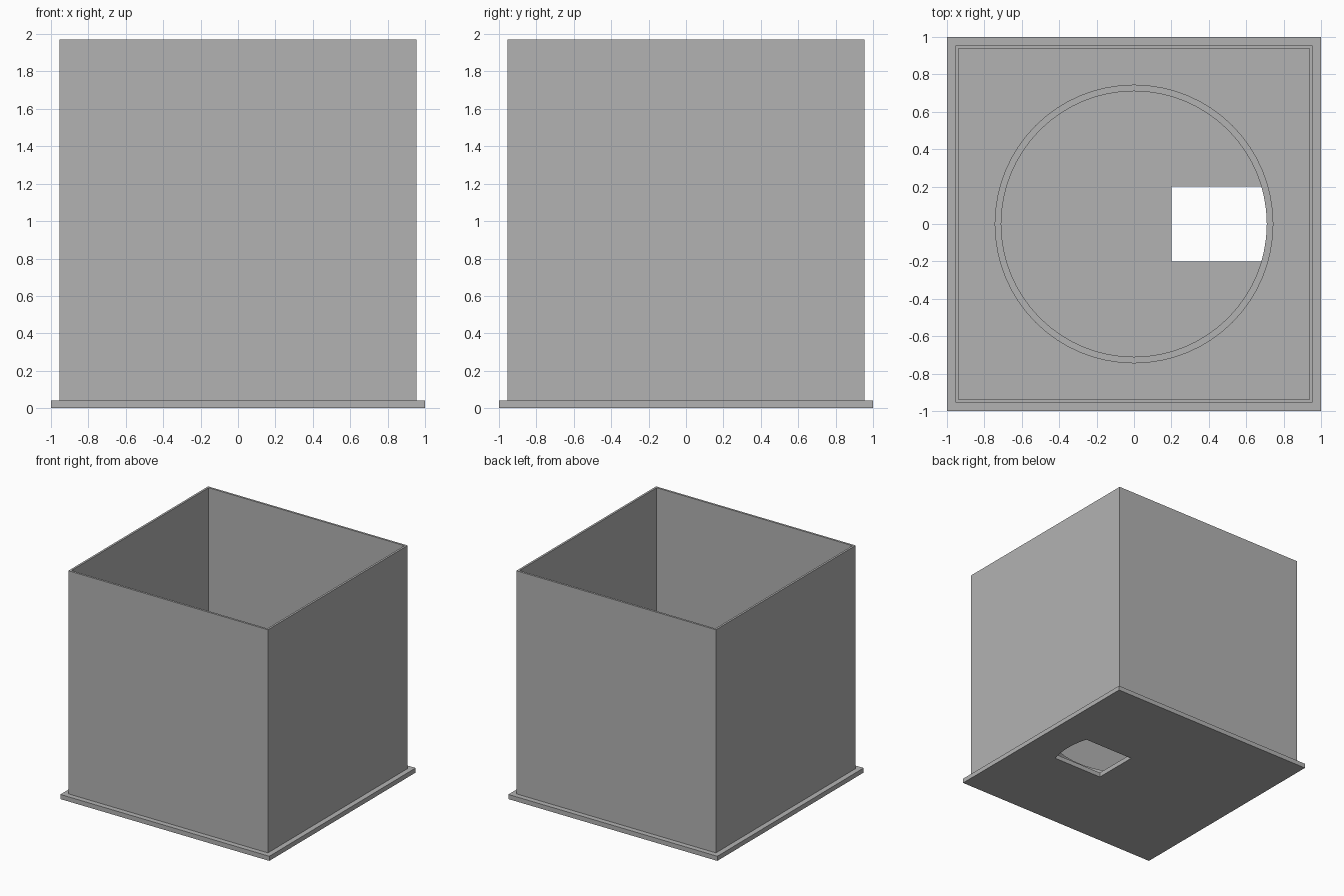
import bpy, bmesh
from math import cos, sin, pi, asin

cube = bpy.data.objects.get("Cube")
if cube:
    bpy.data.objects.remove(cube, do_unlink=True)

grey = bpy.data.materials.new("plain_grey")
grey.use_nodes = True
colour = (0.45, 0.45, 0.45, 1)
grey.diffuse_color = colour
grey.node_tree.nodes["Principled BSDF"].inputs["Base Color"].default_value = colour

BASE_TOP = 0.04
RING_OUTER, RING_INNER = 0.745, 0.71
SLOT_X, SLOT_Y = 0.2, 0.2


def square(half):
    return [(-half, -half), (half, -half), (half, half), (-half, half)]


def arc(radius, start, end, count):
    """Points along an arc, including the start and excluding the end."""
    angles = [start + (end - start) * i / count for i in range(count)]
    return [(radius * cos(a), radius * sin(a)) for a in angles]


def holed_solid(name, outline, hole, bottom, top):
    """Extrude a flat outline with one hole between two heights."""
    bm = bmesh.new()
    edges = []
    for loop in (outline, hole):
        verts = [bm.verts.new((x, y, bottom)) for x, y in loop]
        edges += [bm.edges.new((v, verts[i - 1])) for i, v in enumerate(verts)]
    bmesh.ops.triangle_fill(bm, edges=edges, use_beauty=True, normal=(0, 0, 1))
    raised = bmesh.ops.extrude_face_region(bm, geom=bm.faces[:], use_keep_orig=True)
    moved = [g for g in raised["geom"] if isinstance(g, bmesh.types.BMVert)]
    bmesh.ops.translate(bm, verts=moved, vec=(0, 0, top - bottom))
    bmesh.ops.recalc_face_normals(bm, faces=bm.faces[:])
    mesh = bpy.data.meshes.new(name)
    bm.to_mesh(mesh)
    bm.free()
    mesh.materials.append(grey)
    obj = bpy.data.objects.new(name, mesh)
    bpy.context.collection.objects.link(obj)
    return obj


# Base plate with a slot whose outer end follows the ring
reach = asin(SLOT_Y / RING_INNER)
slot = arc(RING_INNER, -reach, reach, 8)
slot += [(RING_INNER * cos(reach), SLOT_Y), (SLOT_X, SLOT_Y), (SLOT_X, -SLOT_Y)]
holed_solid("base_plate", square(1), slot, 0, BASE_TOP)

# Thin open-topped walls
holed_solid("box_walls", square(0.955), square(0.937), BASE_TOP, 1.97)

# Round collar standing on the floor
ring = holed_solid("inner_ring", arc(RING_OUTER, 0, 2 * pi, 64),
                   arc(RING_INNER, 0, 2 * pi, 64), BASE_TOP, 0.43)
bpy.ops.object.select_all(action="DESELECT")
ring.select_set(True)
bpy.context.view_layer.objects.active = ring
bpy.ops.object.shade_smooth_by_angle()
